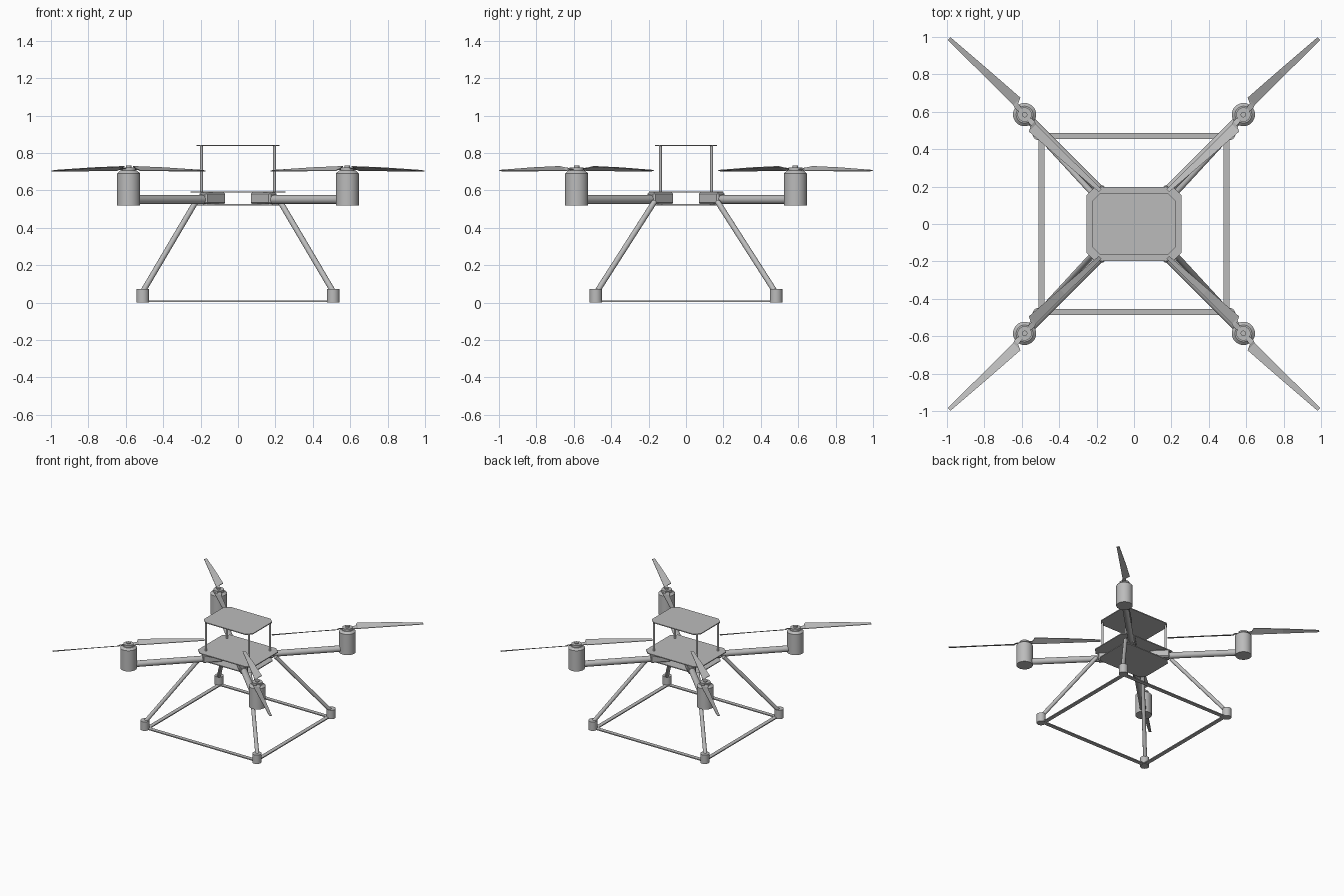
import bpy, bmesh, math
from mathutils import Vector, Matrix

if "Cube" in bpy.data.objects:
    bpy.data.objects.remove(bpy.data.objects["Cube"], do_unlink=True)

grey = bpy.data.materials.new("light grey")
grey.use_nodes = True
GREY = (0.5, 0.5, 0.5, 1)
grey.diffuse_color = GREY
grey.node_tree.nodes["Principled BSDF"].inputs["Base Color"].default_value = GREY

CORNERS = [("front_right", -1, -1), ("front_left", 1, -1),
           ("back_right", -1, 1), ("back_left", 1, 1)]
MOTOR = 0.585


def finish(name, bm, smooth=False):
    bmesh.ops.recalc_face_normals(bm, faces=bm.faces)
    mesh = bpy.data.meshes.new(name)
    bm.to_mesh(mesh)
    bm.free()
    mesh.materials.append(grey)
    ob = bpy.data.objects.new(name, mesh)
    bpy.context.collection.objects.link(ob)
    if smooth:
        bpy.ops.object.select_all(action="DESELECT")
        ob.select_set(True)
        bpy.context.view_layer.objects.active = ob
        bpy.ops.object.shade_smooth_by_angle(angle=math.radians(35))
    return ob


def rod(name, a, b, radius, sides=24):
    a, b = Vector(a), Vector(b)
    turn = (b - a).to_track_quat("Z", "Y").to_matrix().to_4x4()
    bm = bmesh.new()
    bmesh.ops.create_cone(bm, cap_ends=True, segments=sides, radius1=radius, radius2=radius,
                          depth=(b - a).length, matrix=Matrix.Translation((a + b) / 2) @ turn)
    return finish(name, bm, True)


def lathe(name, x, y, profile, sides=32):
    bm = bmesh.new()
    rings = [[bm.verts.new((x + r * math.cos(math.tau * i / sides),
                            y + r * math.sin(math.tau * i / sides), z))
              for i in range(sides)] for r, z in profile]
    for low, high in zip(rings, rings[1:]):
        for i in range(sides):
            j = (i + 1) % sides
            bm.faces.new((low[i], low[j], high[j], high[i]))
    bm.faces.new(rings[0])
    bm.faces.new(rings[-1])
    return finish(name, bm, True)


def box(name, centre, size, angle=0, bevel=0):
    bm = bmesh.new()
    bmesh.ops.create_cube(bm, size=1, matrix=Matrix.Translation(centre)
                          @ Matrix.Rotation(angle, 4, "Z") @ Matrix.Diagonal((*size, 1)))
    if bevel:
        bmesh.ops.bevel(bm, geom=bm.edges[:], offset=bevel, segments=1, affect="EDGES")
    return finish(name, bm)


def plate(name, hx, hy, cut, z, thick=0.007):
    # rectangle with clipped corners, extruded upward
    bm = bmesh.new()
    pts = []
    for sx, sy in [(1, 1), (-1, 1), (-1, -1), (1, -1)]:
        pair = [(sx * hx, sy * (hy - cut)), (sx * (hx - cut), sy * hy)]
        pts += pair if sx * sy > 0 else pair[::-1]
    face = bm.faces.new([bm.verts.new((x, y, z)) for x, y in pts])
    out = bmesh.ops.extrude_face_region(bm, geom=[face])["geom"]
    bmesh.ops.translate(bm, vec=(0, 0, thick),
                        verts=[v for v in out if isinstance(v, bmesh.types.BMVert)])
    return finish(name, bm)


def blade(name, sx, sy, way):
    # stations: radius, low edge offset and height, high edge offset and height
    stations = [(0.02, -0.014, 0.712, 0.014, 0.716), (0.065, -0.012, 0.710, 0.016, 0.720),
                (0.08, -0.006, 0.705, 0.048, 0.728), (0.3, -0.007, 0.704, 0.033, 0.721),
                (0.573, -0.009, 0.703, 0.012, 0.707)]
    d = Vector((sx, sy, 0)).normalized() * way
    side = Vector((-sx, sy, 0)).normalized() * way
    if sx * sy < 0:
        side = -side
    side = Vector((-sx, sx * sx * sy, 0)).normalized() * way
    hub = Vector((sx * MOTOR, sy * MOTOR, 0))
    bm = bmesh.new()
    loops = []
    for r, s0, z0, s1, z1 in stations:
        loops.append([bm.verts.new(hub + d * r + side * s + Vector((0, 0, z)))
                      for s, z in [(s0, z0 - 0.002), (s1, z1 - 0.002),
                                   (s1, z1 + 0.002), (s0, z0 + 0.002)]])
    for a, b in zip(loops, loops[1:]):
        for i in range(4):
            j = (i + 1) % 4
            bm.faces.new((a[i], a[j], b[j], b[i]))
    bm.faces.new(loops[0])
    bm.faces.new(loops[-1])
    return finish(name, bm)


# Body plates
plate("lower_plate", 0.225, 0.168, 0.04, 0.52)
plate("middle_plate", 0.255, 0.198, 0.045, 0.588)
plate("top_plate", 0.222, 0.165, 0.04, 0.836)

for tag, sx, sy in CORNERS:
    angle = math.atan2(sy, sx)
    # Arm with its clamp
    box("arm_clamp_" + tag, (sx * 0.138, sy * 0.138, 0.557), (0.15, 0.06, 0.062), angle, 0.008)
    rod("arm_" + tag, (sx * 0.15, sy * 0.15, 0.55), (sx * 0.56, sy * 0.56, 0.55), 0.024)
    # Motor with hub and shaft
    x, y = sx * MOTOR, sy * MOTOR
    lathe("motor_" + tag, x, y, [(0.062, 0.52), (0.062, 0.69), (0.045, 0.705)])
    lathe("propeller_hub_" + tag, x, y, [(0.038, 0.703), (0.038, 0.722), (0.015, 0.722),
                                         (0.015, 0.732)])
    blade("outer_blade_" + tag, sx, sy, 1)
    blade("inner_blade_" + tag, sx, sy, -1)
    # Standoff post
    rod("post_" + tag, (sx * 0.195, sy * 0.137, 0.59), (sx * 0.195, sy * 0.137, 0.84), 0.008, 16)
    # Landing leg and foot
    rod("leg_" + tag, (sx * 0.225, sy * 0.168, 0.54), (sx * 0.508, sy * 0.475, 0.06), 0.015, 16)
    lathe("foot_" + tag, sx * 0.509, sy * 0.482, [(0.034, 0), (0.034, 0.073)], 24)

# Landing frame strips
for tag, s in [("right", -1), ("left", 1)]:
    box("side_strip_" + tag, (s * 0.494, 0, 0.006), (0.032, 0.96, 0.008))
for tag, s in [("front", -1), ("back", 1)]:
    box("cross_strip_" + tag, (0, s * 0.47, 0.006), (1.0, 0.032, 0.008))
